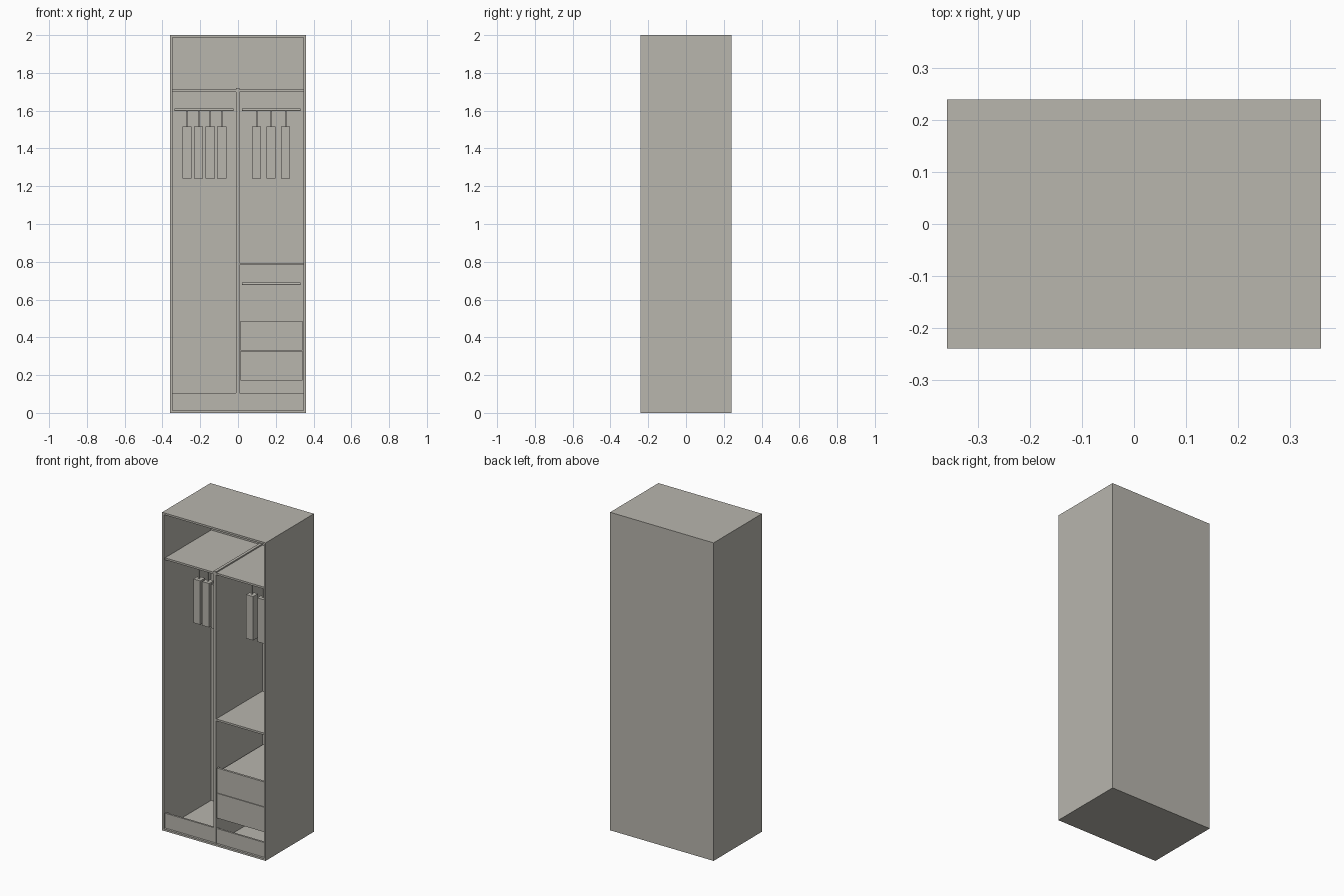
import bpy, math

if "Cube" in bpy.data.objects:
    bpy.data.objects.remove(bpy.data.objects["Cube"])

mat = bpy.data.materials.new("warm_grey")
mat.diffuse_color = (0.48, 0.465, 0.42, 1)
mat.use_nodes = True
mat.node_tree.nodes["Principled BSDF"].inputs["Base Color"].default_value = mat.diffuse_color


def box(name, x0, x1, y0, y1, z0, z1):
    bpy.ops.mesh.primitive_cube_add(size=1, location=((x0 + x1) / 2, (y0 + y1) / 2, (z0 + z1) / 2))
    o = bpy.context.object
    o.name = name
    o.scale = (x1 - x0, y1 - y0, z1 - z0)
    bpy.ops.object.transform_apply(location=False, rotation=False, scale=True)
    o.data.materials.append(mat)
    return o


def rod(name, x0, x1, z, r=0.007):
    bpy.ops.mesh.primitive_cylinder_add(vertices=16, radius=r, depth=x1 - x0,
                                        location=((x0 + x1) / 2, 0, z), rotation=(0, math.pi / 2, 0))
    o = bpy.context.object
    o.name = name
    o.data.materials.append(mat)
    bpy.ops.object.shade_smooth_by_angle()


W, D, H, T = 0.36, 0.24, 2.0, 0.012   # half width, half depth, height, board thickness
IN = W - T                            # inner half width
FRONT, BACK = -D + 0.012, D - 0.01    # inner boards sit slightly back

# Outer carcass
box("left_side", -W, -IN, -D, D, 0, H)
box("right_side", IN, W, -D, D, 0, H)
box("top_panel", -IN, IN, -D, D, H - T, H)
box("bottom_panel", -IN, IN, -D, D, 0, T)
box("back_panel", -IN, IN, BACK, D, T, H - T)

# Divider, shelves and plinth lips
box("divider", -0.01, 0.008, FRONT, BACK, T, 1.72)
for side, x0, x1 in (("left", -IN, -0.01), ("right", 0.008, IN)):
    box(side + "_top_shelf", x0, x1, FRONT, BACK, 1.70, 1.712)
    box(side + "_plinth", x0, x1, FRONT + 0.002, FRONT + 0.014, T, 0.105)
box("middle_shelf", 0.008, IN, FRONT, BACK, 0.782, 0.794)

# Hanging rods
rod("left_rod", -0.335, -0.025, 1.605)
rod("right_rod", 0.02, 0.33, 1.605)
rod("lower_rod", 0.02, 0.33, 0.683)

# Hanging garments with hanger stems
for i, x in enumerate((-0.27, -0.208, -0.147, -0.086, 0.098, 0.175, 0.252)):
    box(f"garment_{i}", x - 0.024, x + 0.024, -0.024, 0.024, 1.24, 1.516)
    box(f"hanger_stem_{i}", x - 0.004, x + 0.004, -0.004, 0.004, 1.516, 1.60)

# Drawers: a tall front with a lower body behind
for name, z0, z1 in (("lower_drawer", 0.172, 0.328), ("upper_drawer", 0.331, 0.487)):
    box(name + "_front", 0.013, 0.342, FRONT, FRONT + 0.014, z0, z1)
    box(name + "_body", 0.016, 0.339, FRONT + 0.014, BACK, z0 + 0.01, z1 - 0.025)
